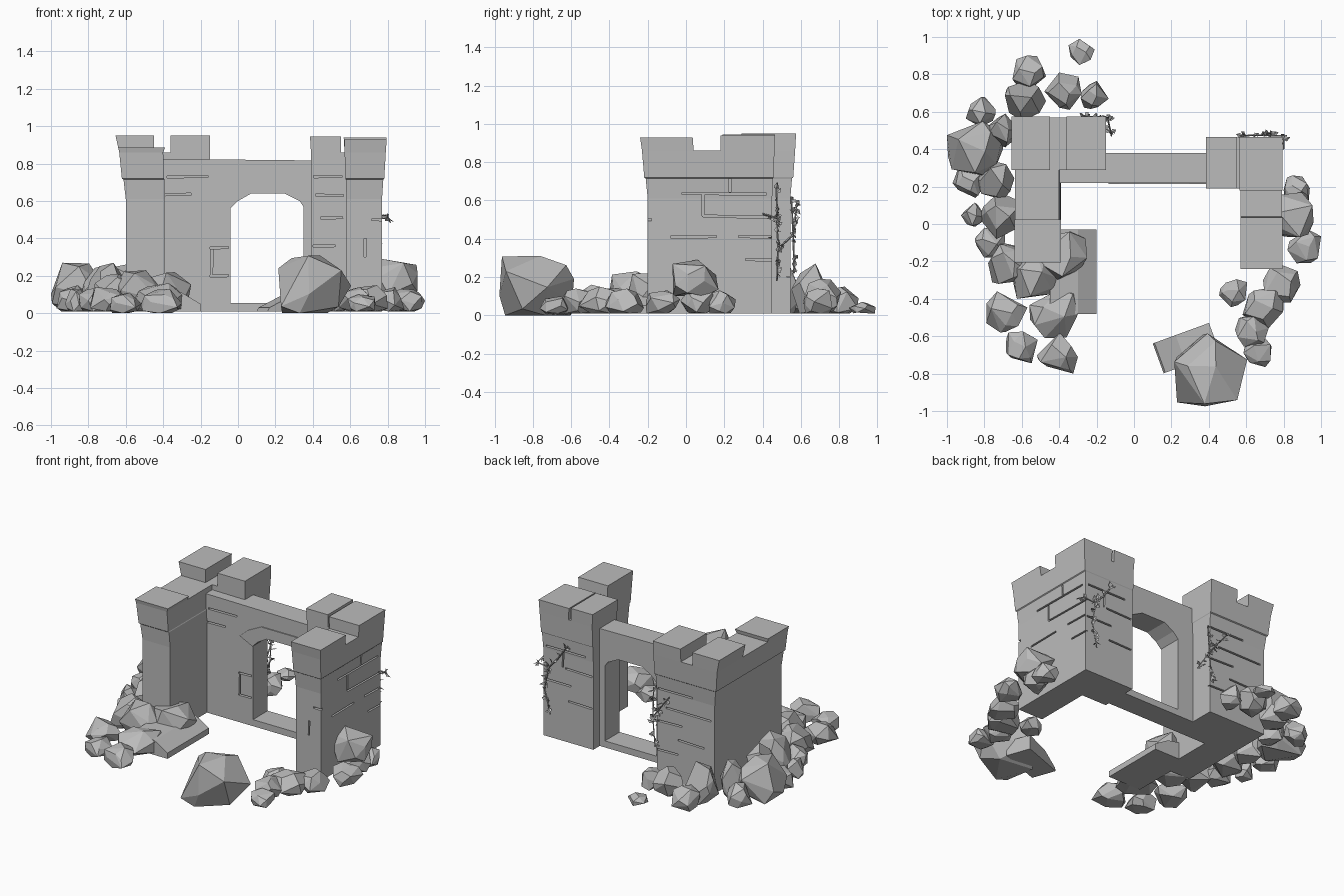
import bpy
import bmesh
import math
import random
from mathutils import Matrix, Vector

rng = random.Random(7)
if "Cube" in bpy.data.objects:
    bpy.data.objects.remove(bpy.data.objects["Cube"], do_unlink=True)

stone = bpy.data.materials.new("grey stone")
stone.use_nodes = True
grey = (0.5, 0.5, 0.5, 1)
stone.diffuse_color = grey
for node in stone.node_tree.nodes:
    if node.type == 'BSDF_PRINCIPLED':
        node.inputs["Base Color"].default_value = grey


def finish(bm, name):
    bmesh.ops.recalc_face_normals(bm, faces=bm.faces)
    mesh = bpy.data.meshes.new(name)
    bm.to_mesh(mesh)
    bm.free()
    mesh.materials.append(stone)
    obj = bpy.data.objects.new(name, mesh)
    bpy.context.collection.objects.link(obj)
    return obj


def loft(name, rings):
    """Closed solid through matching rings of points."""
    bm = bmesh.new()
    loops = [[bm.verts.new(p) for p in ring] for ring in rings]
    count = len(loops[0])
    for low, high in zip(loops, loops[1:]):
        for i in range(count):
            j = (i + 1) % count
            bm.faces.new((low[i], low[j], high[j], high[i]))
    bm.faces.new(loops[0])
    bm.faces.new(loops[-1])
    return finish(bm, name)


def prism(name, profile, front, back, turn=0):
    """Front profile (x, z) extruded along y, then turned about its middle."""
    cx = sum(p[0] for p in profile) / len(profile)
    mid = Vector((cx, (front + back) / 2, 0))
    spin = Matrix.Translation(mid) @ Matrix.Rotation(turn, 4, 'Z') @ Matrix.Translation(-mid)
    return loft(name, [[spin @ Vector((x, y, z)) for x, z in profile] for y in (front, back)])


def block(name, low, z_low, high, z_high):
    """Block between two rectangles (x, x, y, y)."""
    def ring(r, z):
        return [(r[0], r[2], z), (r[1], r[2], z), (r[1], r[3], z), (r[0], r[3], z)]
    return loft(name, [ring(low, z_low), ring(high, z_high)])


def tower(name, low, high):
    """L-shaped wall: outer x, inner x, end x, front y, step y, back y."""
    rings = []
    for z, t in ((.01, 0), (.61, 0), (.715, .35), (.72, .6), (.86, 1)):
        xo, xi, xe, yf, ys, yb = [a + (b - a) * t for a, b in zip(low, high)]
        rings.append([(xo, yf, z), (xi, yf, z), (xi, ys, z),
                      (xe, ys, z), (xe, yb, z), (xo, yb, z)])
    return loft(name, rings)


def carve(obj, axis, plane, marks):
    """Cut thin seams (along, z, length, height) into a wall face."""
    bm = bmesh.new()
    for u, z, length, height in marks:
        place = (plane, u, z) if axis == 'X' else (u, plane, z)
        size = (.04, length, height) if axis == 'X' else (length, .04, height)
        tilt = Matrix.Rotation(rng.uniform(-.03, .03), 4, axis)
        bmesh.ops.create_cube(bm, size=1, matrix=Matrix.Translation(place) @ tilt
                              @ Matrix.Diagonal((*size, 1)))
    cutter = finish(bm, "seam_cutter")
    cutter.hide_render = True
    mod = obj.modifiers.new("seams", 'BOOLEAN')
    mod.operation = 'DIFFERENCE'
    mod.solver = 'EXACT'
    mod.use_self = True
    mod.object = cutter
    bpy.context.view_layer.objects.active = obj
    bpy.ops.object.modifier_apply(modifier=mod.name)
    bpy.data.objects.remove(cutter, do_unlink=True)


def rubble(name, stones):
    """Faceted boulders (x, y, radius, height, base)."""
    bm = bmesh.new()
    for x, y, radius, height, base in stones:
        pts = []
        total = 18
        for i in range(total):
            c = 1 - 2 * (i + .5) / total
            s = math.sqrt(1 - c * c)
            a = i * 2.4 + rng.uniform(-.5, .5)
            k = rng.uniform(.8, 1.15)
            pts.append(Vector((s * math.cos(a) * k, s * math.sin(a) * k, max(c * k, -.6))))
        lo = [min(p[i] for p in pts) for i in range(3)]
        hi = [max(p[i] for p in pts) for i in range(3)]
        f = [(p[i] - lo[i]) / (hi[i] - lo[i]) for p in pts for i in range(3)]
        verts = [bm.verts.new((x + (f[i] * 2 - 1) * radius, y + (f[i + 1] * 2 - 1) * radius,
                               base + f[i + 2] * height)) for i in range(0, len(f), 3)]
        hull = bmesh.ops.convex_hull(bm, input=verts)
        loose = {g for g in hull["geom_interior"] + hull["geom_unused"]
                 if isinstance(g, bmesh.types.BMVert)}
        bmesh.ops.delete(bm, geom=list(loose), context='VERTS')
    bmesh.ops.dissolve_limit(bm, angle_limit=math.radians(14), verts=bm.verts, edges=bm.edges)
    return finish(bm, name)


def vine(name, paths):
    """Thin stems with folded pointed leaves."""
    bm = bmesh.new()
    for path in paths:
        for a, b in zip(path, path[1:]):
            a, b = Vector(a), Vector(b)
            span = b - a
            aim = span.to_track_quat('Z', 'Y').to_matrix().to_4x4()
            bmesh.ops.create_cone(bm, cap_ends=True, segments=4, radius1=.005, radius2=.004,
                                  depth=span.length,
                                  matrix=Matrix.Translation((a + b) / 2) @ aim)
            for i in range(max(3, int(span.length / .018))):
                root = a.lerp(b, rng.random())
                d = Vector([rng.uniform(-1, 1) for _ in range(3)]).normalized()
                d.y = abs(d.y) * .6
                side = d.cross(Vector((rng.random(), .3, rng.random()))).normalized() * .014
                length = rng.uniform(.03, .055)
                tip = bm.verts.new(root + d * length)
                base = bm.verts.new(root)
                fold = d.cross(side) * .4
                for s in (side, -side):
                    edge = bm.verts.new(root + d * length * .45 + s + fold)
                    bm.faces.new((base, edge, tip))
    return finish(bm, name)


# Corner walls with flared tops
right_tower = tower("right_corner_wall", (-.6, -.39, -.16, -.18, .29, .545),
                    (-.635, -.4, -.15, -.2, .29, .57))
left_tower = tower("left_corner_wall", (.77, .58, .39, -.2, .19, .45),
                   (.79, .57, .39, -.23, .19, .462))

# Merlons
block("right_corner_merlon", (-.635, -.45, .29, .57), .86, (-.655, -.45, .29, .575), .95)
block("right_end_merlon", (-.36, -.15, .29, .57), .86, (-.36, -.15, .29, .575), .95)
block("right_front_merlon", (-.635, -.4, -.2, .02), .86, (-.64, -.39, -.205, .025), .885)
block("left_corner_merlon", (.57, .79, .18, .462), .86, (.565, .795, .18, .465), .94)
block("left_end_merlon", (.39, .55, .19, .462), .86, (.385, .55, .19, .465), .945)
block("left_front_merlon", (.57, .79, -.23, .04), .86, (.57, .795, -.24, .035), .93)

# Gate wall with arched opening and sill
arch = [(-.04, .56), (0, .6), (.07, .64), (.25, .64), (.33, .6), (.35, .57)]
gate = prism("gate_wall", [(-.4, .01), (-.04, .01)] + arch +
             [(.35, .01), (.58, .01), (.58, .815), (-.4, .825)], .22, .38)
block("gate_sill", (-.04, .35, .22, .38), .01, (-.04, .35, .22, .38), .055)

# Shallow arch stones around the opening
for i, (a, b) in enumerate(zip(arch, arch[1:])):
    def out(p):
        return (.155 + (p[0] - .155) * 1.5, .4 + (p[1] - .4) * 1.3)
    prism("arch_stone_%d" % i, [a, b, out(b), out(a)], .213, .23)

# Masonry seams
thin = .011
carve(left_tower, 'X', .775, [(.2, .635, .44, thin), (.27, .515, .36, thin), (.04, .41, .24, thin),
                              (.36, .41, .17, thin), (.09, .575, thin, .11),
                              (.23, .68, thin, .07), (.38, .29, .14, thin)])
carve(left_tower, 'Y', .45, [(.6, .63, .3, thin), (.5, .51, .2, thin), (.66, .4, .2, thin),
                             (.49, .29, .18, thin), (.62, .57, thin, .11)])
carve(left_tower, 'Y', .19, [(.48, .73, .15, thin), (.49, .63, .15, thin),
                             (.5, .51, .12, thin), (.46, .36, .12, thin)])
carve(left_tower, 'Y', -.2, [(.68, .35, thin, .1), (.75, .5, .07, thin)])
carve(right_tower, 'Y', .545, [(-.3, .62, .26, thin), (-.4, .5, .34, thin), (-.26, .4, .18, thin),
                               (-.42, .3, .2, thin), (-.24, .2, .16, thin)])
carve(gate, 'Y', .22, [(-.27, .73, .22, thin), (-.32, .635, .14, thin), (-.1, .35, .1, thin),
                       (-.1, .2, .1, thin), (-.14, .27, thin, .14)])

# Fallen slabs
prism("right_fallen_slab", [(-.45, .01), (-.2, .01), (-.2, .05), (-.3, .11), (-.45, .14)],
      -.48, -.03)
prism("left_fallen_slab", [(.12, .01), (.44, .01), (.44, .11), (.25, .09), (.13, .03)],
      -.75, -.58, .35)

# Rubble heaps
rubble("right_back_rubble", [
    (-.28, .92, .07, .06, .01), (-.56, .81, .09, .14, .01), (-.38, .71, .1, .18, .01),
    (-.21, .69, .075, .13, .01), (-.58, .66, .11, .26, .01), (-.82, .6, .08, .15, .01),
    (-.85, .4, .15, .26, .01), (-.7, .5, .09, .24, .01)])
rubble("right_side_rubble", [
    (-.88, .23, .09, .14, .01), (-.74, .23, .1, .25, .01), (-.86, .05, .065, .12, .01),
    (-.71, .04, .12, .26, .01), (-.77, -.1, .08, .13, .01), (-.67, -.21, .11, .2, .01)])
rubble("right_front_rubble", [
    (-.52, -.27, .13, .22, .01), (-.38, -.17, .13, .21, .01), (-.68, -.47, .11, .13, .01),
    (-.43, -.48, .13, .15, .01), (-.6, -.66, .085, .11, 0), (-.41, -.69, .11, .13, 0)])
rubble("large_boulder", [(.41, -.78, .195, .31, 0)])
rubble("left_front_rubble", [
    (.53, -.37, .075, .09, .01), (.69, -.45, .11, .14, .01), (.63, -.57, .09, .13, .01),
    (.66, -.69, .075, .09, .01), (.79, -.32, .1, .13, .01)])
rubble("left_side_rubble", [
    (.91, -.12, .09, .12, .01), (.84, .05, .12, .19, .1), (.86, .06, .09, .13, .01),
    (.87, .19, .07, .12, .01)])

# Climbing vines
vine("left_vine", [[(.57, .47, .68), (.64, .475, .58), (.71, .475, .5), (.8, .47, .51),
                    (.8, .4, .53)],
                   [(.71, .475, .5), (.74, .48, .35), (.7, .475, .18)]])
vine("right_vine", [[(-.28, .58, .6), (-.2, .57, .5), (-.14, .56, .42), (-.12, .47, .34)],
                    [(-.14, .56, .42), (-.16, .565, .22)], [(-.14, .55, .62), (-.14, .56, .42)]])
